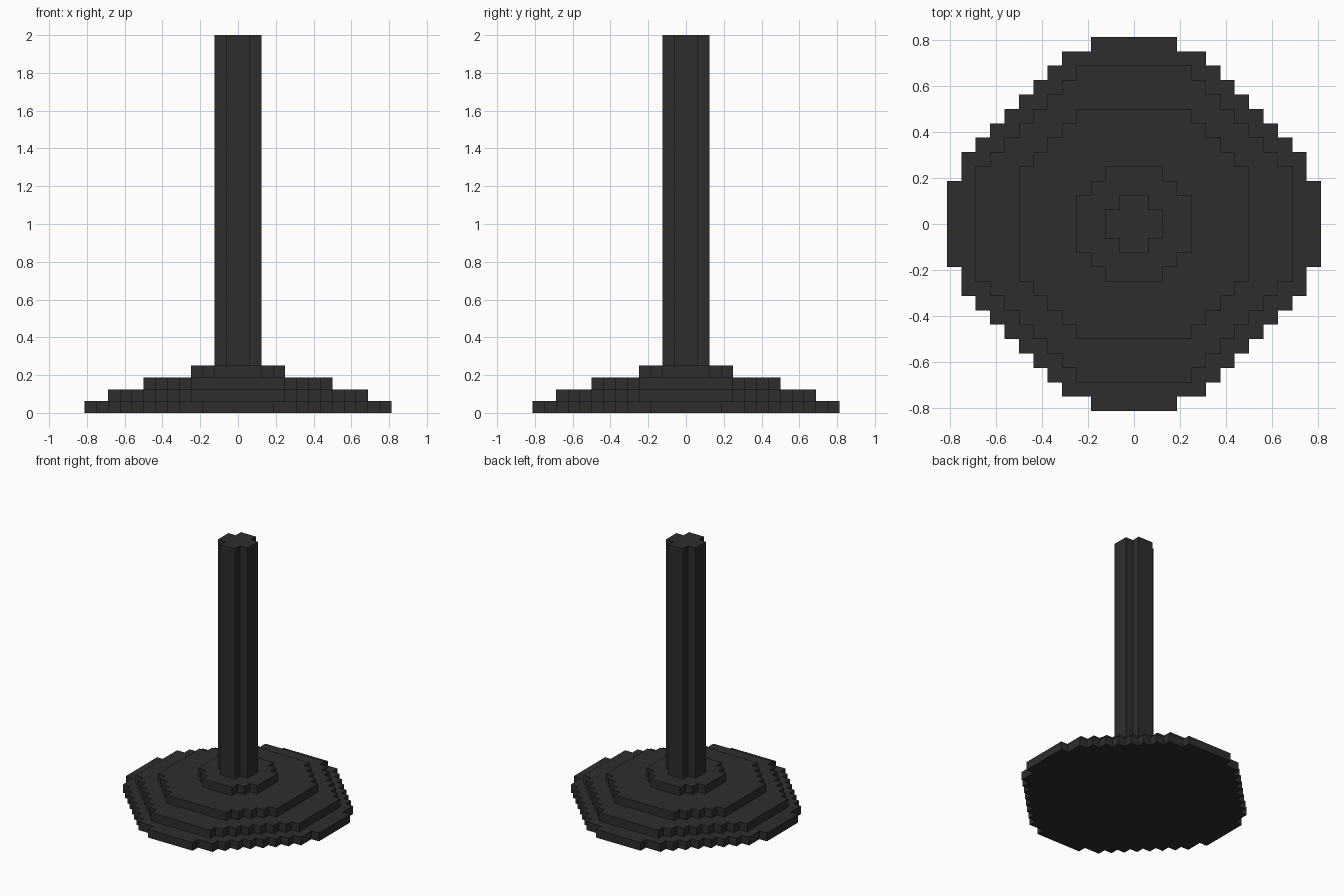
import bpy
import bmesh

cube = bpy.data.objects.get("Cube")
if cube:
    bpy.data.objects.remove(cube, do_unlink=True)

UNIT = 1 / 16  # size of one block

# Dark charcoal used on every part
charcoal = bpy.data.materials.new("charcoal")
charcoal.use_nodes = True
color = (0.027, 0.027, 0.027, 1)
charcoal.diffuse_color = color
charcoal.node_tree.nodes["Principled BSDF"].inputs["Base Color"].default_value = color


def diagonal(start, end):
    """Stair corners going one block in and one block up, from (start, end) to (end, start)."""
    return [(x, start + end - x) for x in range(start, end - 1, -1)]


def stepped_outline(corners):
    """Staircase through the corners of one quadrant, turned around all four."""
    quadrant = []
    for i, (x, y) in enumerate(corners):
        quadrant.append((x, y))
        if i + 1 < len(corners):
            quadrant.append((corners[i + 1][0], y))
    outline = []
    for _ in range(4):
        outline += quadrant
        quadrant = [(-y, x) for x, y in quadrant]
    return outline


def stepped_prism(name, corners, bottom, top):
    bm = bmesh.new()
    verts = [bm.verts.new((x * UNIT, y * UNIT, bottom * UNIT))
             for x, y in stepped_outline(corners)]
    base = bm.faces.new(verts)
    copy = bmesh.ops.extrude_face_region(bm, geom=[base], use_keep_orig=True)
    raised = [g for g in copy["geom"] if isinstance(g, bmesh.types.BMVert)]
    bmesh.ops.translate(bm, verts=raised, vec=(0, 0, (top - bottom) * UNIT))
    bmesh.ops.recalc_face_normals(bm, faces=bm.faces)
    mesh = bpy.data.meshes.new(name)
    bm.to_mesh(mesh)
    bm.free()
    mesh.materials.append(charcoal)
    obj = bpy.data.objects.new(name, mesh)
    bpy.context.collection.objects.link(obj)
    return obj


# Stepped foot, widest tier first
stepped_prism("base_bottom_tier", [(13, 3)] + diagonal(12, 5) + [(3, 13)], 0, 1)
stepped_prism("base_lower_tier", diagonal(11, 4), 1, 2)
stepped_prism("base_upper_tier", diagonal(8, 4), 2, 3)
stepped_prism("pole_collar", diagonal(4, 2), 3, 4)

# Upright post with notched corners
stepped_prism("pole", diagonal(2, 1), 4, 32)
